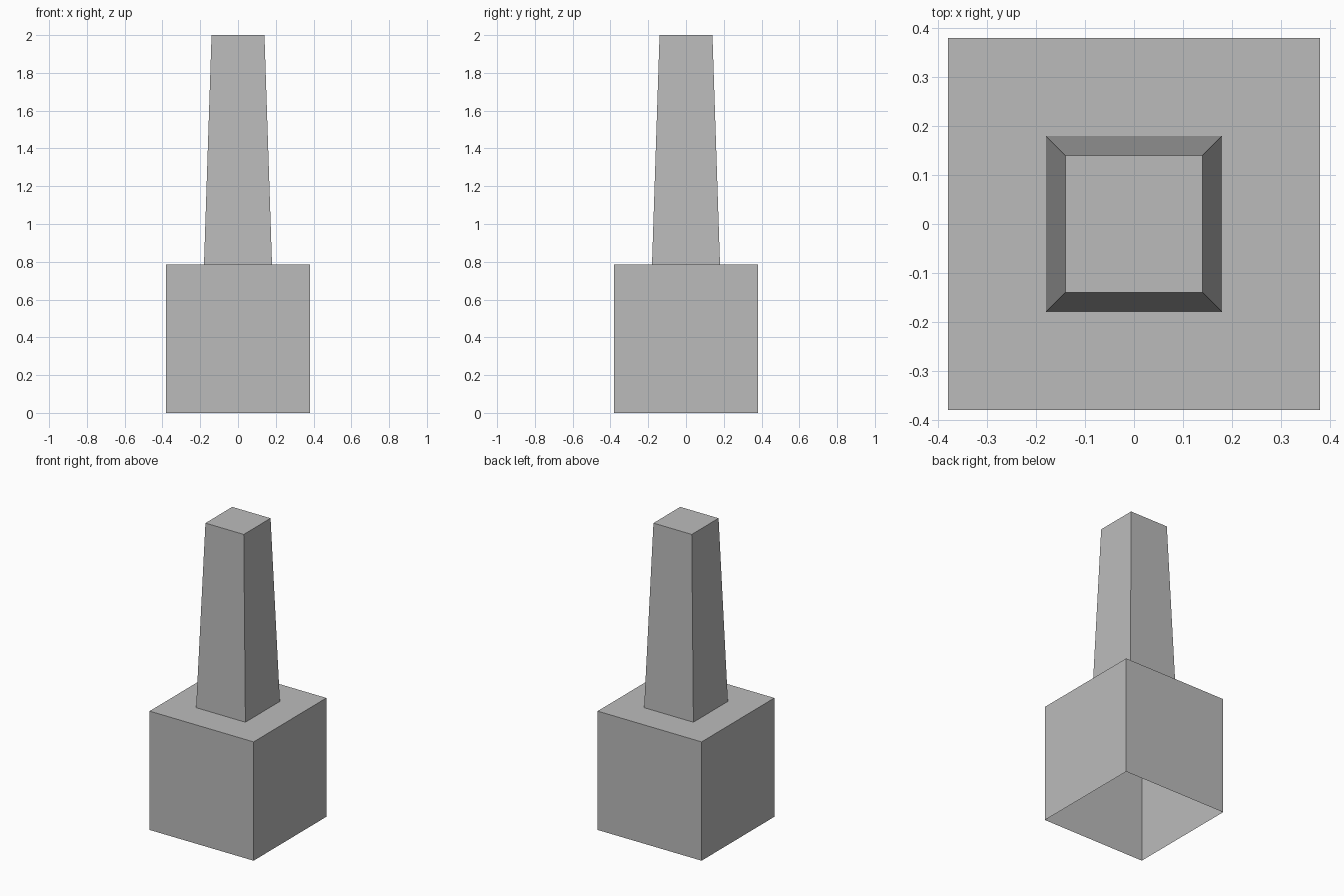
import bpy
import bmesh

default_cube = bpy.data.objects.get("Cube")
if default_cube:
    bpy.data.objects.remove(default_cube, do_unlink=True)

# Plain grey surface
grey = bpy.data.materials.new("plain_grey")
grey.use_nodes = True
colour = (0.5, 0.5, 0.5, 1.0)
grey.diffuse_color = colour
grey.node_tree.nodes["Principled BSDF"].inputs["Base Color"].default_value = colour

BASE_HALF, BASE_TOP = 0.38, 0.785
STEM_LOW, STEM_HIGH, STEM_TOP = 0.18, 0.14, 2.0


def square_ring(bm, half, z):
    corners = ((-1, -1), (1, -1), (1, 1), (-1, 1))
    return [bm.verts.new((x * half, y * half, z)) for x, y in corners]


# Square rings from the open underside of the base up to the stem tip
bm = bmesh.new()
sections = ((BASE_HALF, 0), (BASE_HALF, BASE_TOP),
            (STEM_LOW, BASE_TOP), (STEM_HIGH, STEM_TOP))
rings = [square_ring(bm, half, z) for half, z in sections]

# Base walls, shoulder and tapered stem
for low, high in zip(rings, rings[1:]):
    for i in range(4):
        j = (i + 1) % 4
        bm.faces.new((low[i], low[j], high[j], high[i]))

# Flat stem tip; the base stays open below
bm.faces.new(rings[-1])

mesh = bpy.data.meshes.new("base_with_tapered_stem")
bm.to_mesh(mesh)
bm.free()
mesh.materials.append(grey)
pillar = bpy.data.objects.new("base_with_tapered_stem", mesh)
bpy.context.collection.objects.link(pillar)
